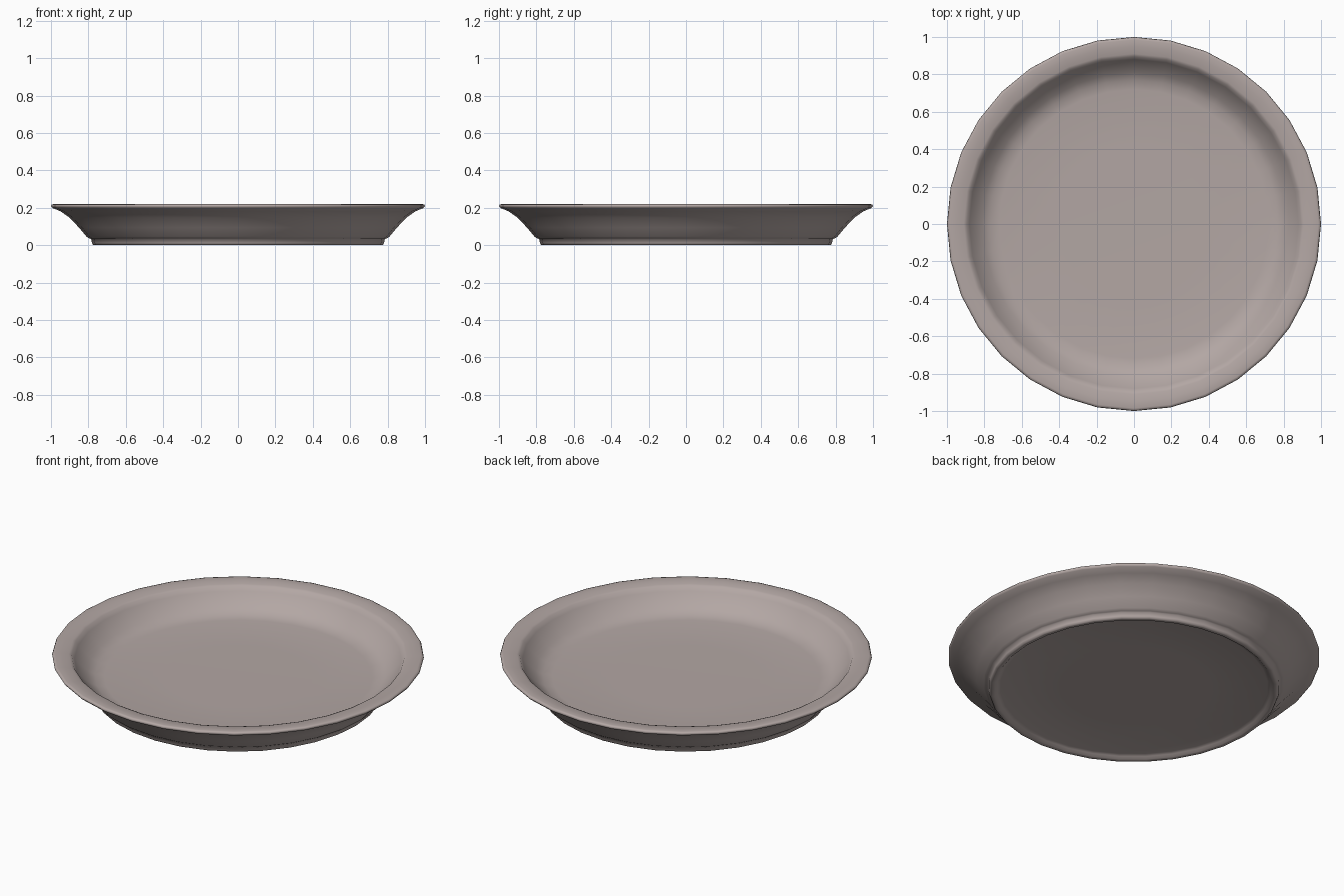
import bpy, bmesh, math

if "Cube" in bpy.data.objects:
    bpy.data.objects.remove(bpy.data.objects["Cube"])

SEGMENTS = 32

# Cross-section (radius, height): inside centre, over the rim, down to the underside
profile = [
    (0.40, 0.085), (0.72, 0.086), (0.77, 0.093), (0.81, 0.115),
    (0.85, 0.152), (0.88, 0.185), (0.895, 0.207), (0.91, 0.213),   # inner wall and lip
    (0.95, 0.217), (0.985, 0.22), (0.996, 0.217), (1.00, 0.209), (0.992, 0.199),  # rim
    (0.95, 0.182), (0.90, 0.147), (0.85, 0.094), (0.81, 0.046), (0.795, 0.036),   # outer wall
    (0.785, 0.034), (0.781, 0.012), (0.775, 0.002), (0.765, 0.0),  # foot ring
    (0.75, 0.002), (0.738, 0.014), (0.72, 0.02), (0.40, 0.02),     # recessed base
]

clay = bpy.data.materials.new("warm grey clay")
clay.diffuse_color = (0.45, 0.385, 0.37, 1)
clay.use_nodes = True
clay.node_tree.nodes["Principled BSDF"].inputs["Base Color"].default_value = clay.diffuse_color

# Dish, turned around the vertical axis
bm = bmesh.new()
rings = []
for r, z in profile:
    rings.append([bm.verts.new((r * math.cos(2 * math.pi * i / SEGMENTS),
                                r * math.sin(2 * math.pi * i / SEGMENTS), z))
                  for i in range(SEGMENTS)])
for a, b in zip(rings, rings[1:]):
    for i in range(SEGMENTS):
        j = (i + 1) % SEGMENTS
        bm.faces.new((a[i], b[i], b[j], a[j]))

# Close the floor and underside with triangle fans
for ring, z in ((rings[0], 0.083), (rings[-1], 0.02)):
    centre = bm.verts.new((0, 0, z))
    for i in range(SEGMENTS):
        bm.faces.new((centre, ring[i], ring[(i + 1) % SEGMENTS]))
bmesh.ops.recalc_face_normals(bm, faces=bm.faces[:])

mesh = bpy.data.meshes.new("dish")
bm.to_mesh(mesh)
bm.free()
mesh.materials.append(clay)
dish = bpy.data.objects.new("dish", mesh)
bpy.context.collection.objects.link(dish)
for p in mesh.polygons:
    p.use_smooth = True
